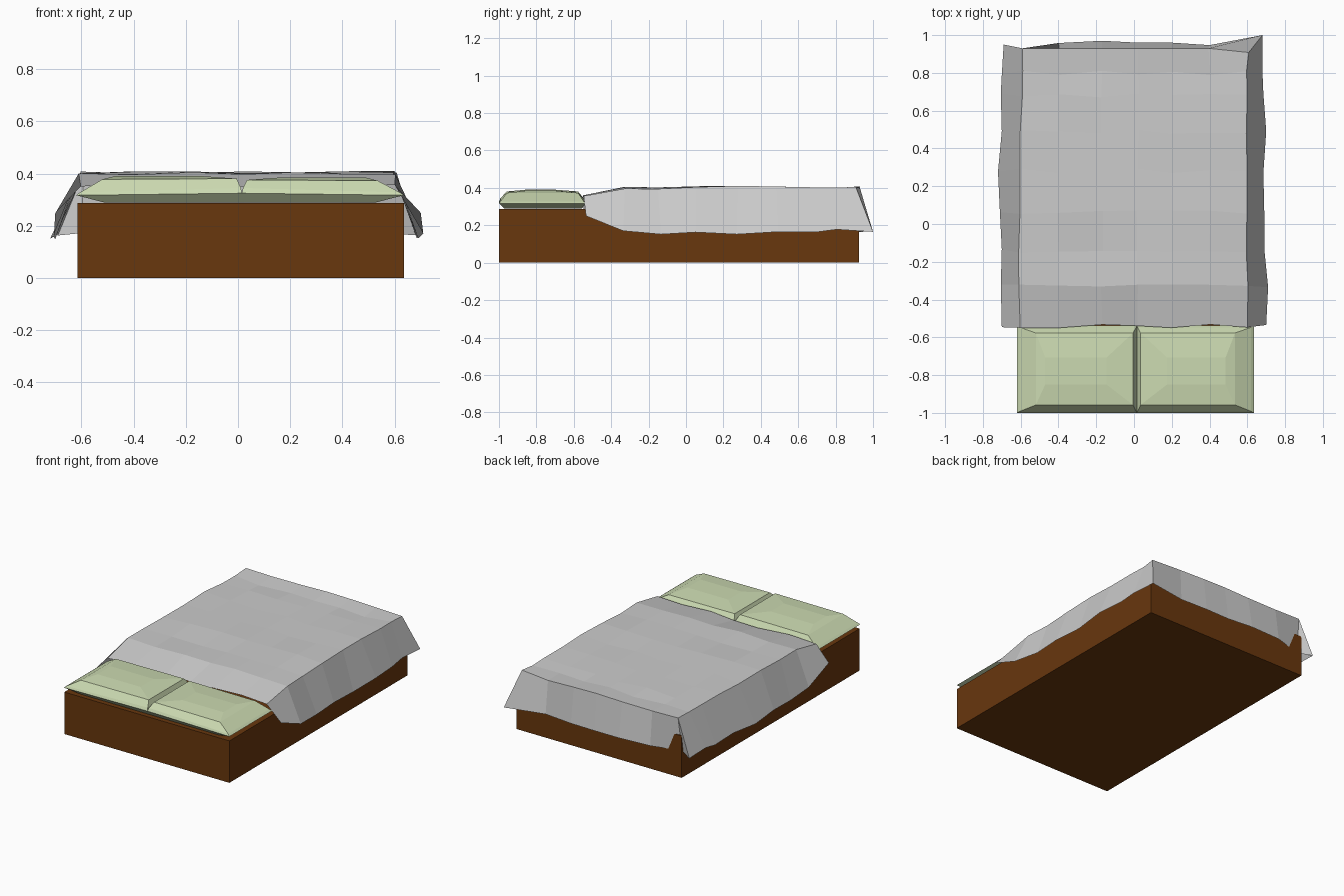
import bpy, bmesh, random

if "Cube" in bpy.data.objects:
    bpy.data.objects.remove(bpy.data.objects["Cube"])

random.seed(4)


def material(name, rgb):
    m = bpy.data.materials.new(name)
    m.diffuse_color = (*rgb, 1)
    m.use_nodes = True
    m.node_tree.nodes["Principled BSDF"].inputs["Base Color"].default_value = m.diffuse_color
    return m


def make_object(name, bm, mat=None, closed=True):
    if closed:
        bmesh.ops.recalc_face_normals(bm, faces=bm.faces)
    me = bpy.data.meshes.new(name)
    bm.to_mesh(me)
    bm.free()
    ob = bpy.data.objects.new(name, me)
    bpy.context.collection.objects.link(ob)
    if mat:
        me.materials.append(mat)
    return ob


wood = material("wood", (0.14, 0.038, 0.004))
linen = material("linen", (0.60, 0.70, 0.44))

# Solid bed base
bm = bmesh.new()
bmesh.ops.create_cube(bm, size=1)
for v in bm.verts:
    v.co = (v.co.x * 1.25 + 0.01, v.co.y * 1.925 - 0.0375, (v.co.z + 0.5) * 0.287)
make_object("bed_base", bm, wood)


# Pillows: stacked loops, wide slope on the outer side, tight seam in the middle
def pillow(name, outer, inner, top):
    s = 1 if inner > outer else -1
    # outer inset, inner inset, front inset, back inset, outer z, inner z
    loops = [(0.11, 0.0, 0.03, 0.02, 0.289, 0.289),
             (0.0, 0.0, 0.0, 0.0, 0.317, 0.325),
             (0.015, 0.004, 0.008, 0.01, 0.328, 0.345),
             (0.10, 0.02, 0.042, 0.04, top - 0.013, top - 0.010),
             (0.15, 0.16, 0.15, 0.17, top, top)]
    bm = bmesh.new()
    rings = []
    for o, i, f, b, zo, zi in loops:
        xo, xi = outer + s * o, inner - s * i
        y0, y1 = -1.0 + f, -0.537 - b
        rings.append([bm.verts.new(p) for p in
                      ((xo, y0, zo), (xi, y0, zi), (xi, y1, zi), (xo, y1, zo))])
    for a, b in zip(rings, rings[1:]):
        for k in range(4):
            n = (k + 1) % 4
            bm.faces.new((a[k], a[n], b[n], b[k]))
    bm.faces.new(rings[0])
    bm.faces.new(rings[-1])
    make_object(name, bm, linen)


pillow("left_pillow", -0.62, 0.015, 0.391)
pillow("right_pillow", 0.635, 0.015, 0.386)

# Blanket: a loosely rumpled grid with skirts on both sides and the foot end
xs = [-0.60, -0.40, -0.17, 0.02, 0.20, 0.40, 0.605]
ys = [-0.54, -0.33, -0.14, 0.06, 0.28, 0.49, 0.68, 0.80, 0.93]
top_z = [0.355, 0.400, 0.398, 0.405, 0.405, 0.402, 0.398, 0.398, 0.405]
hem_z = [0.25, 0.17, 0.152, 0.163, 0.152, 0.165, 0.163, 0.178, 0.165]
hem_l = [-0.70, -0.705, -0.70, -0.71, -0.72, -0.70, -0.705, -0.70, -0.69]
hem_r = [0.70, 0.71, 0.69, 0.69, 0.685, 0.70, 0.685, 0.68, 0.68]
foot_y = [0.90, 0.958, 0.97, 0.96, 0.96, 0.947, 0.96]


def wobble(a):
    return random.uniform(-a, a)


bm = bmesh.new()
rows = []
for j, y in enumerate(ys):
    last = j == len(ys) - 1
    row = [bm.verts.new((hem_l[j], 0.95 if last else y + wobble(0.012), hem_z[j] - 0.002))]
    for x in xs:
        edge = 0.012 if abs(x) > 0.5 else 0.006
        yy = y - 0.022 if last and x > 0.6 else y + (0 if last else wobble(0.012))
        row.append(bm.verts.new((x + wobble(edge), yy, top_z[j] + wobble(0.006))))
    row.append(bm.verts.new((hem_r[j], 1.0 if last else y + wobble(0.012), hem_z[j])))
    rows.append(row)
for a, b in zip(rows, rows[1:]):
    for k in range(len(a) - 1):
        bm.faces.new((a[k], a[k + 1], b[k + 1], b[k]))

# Foot skirt, joined to the side hems; the left corner tucks inward
end = rows[-1]
hem = [bm.verts.new((x, y, 0.170 + wobble(0.006)))
       for x, y in zip(xs[1:-1], foot_y[1:-1])]
tuck = bm.verts.new((-0.60, foot_y[0], 0.172))
low = [tuck] + hem + [end[-1]]
bm.faces.new((end[0], end[1], tuck))
for k in range(6):
    bm.faces.new((end[k + 1], end[k + 2], low[k + 1], low[k]))
make_object("blanket", bm, closed=False)
